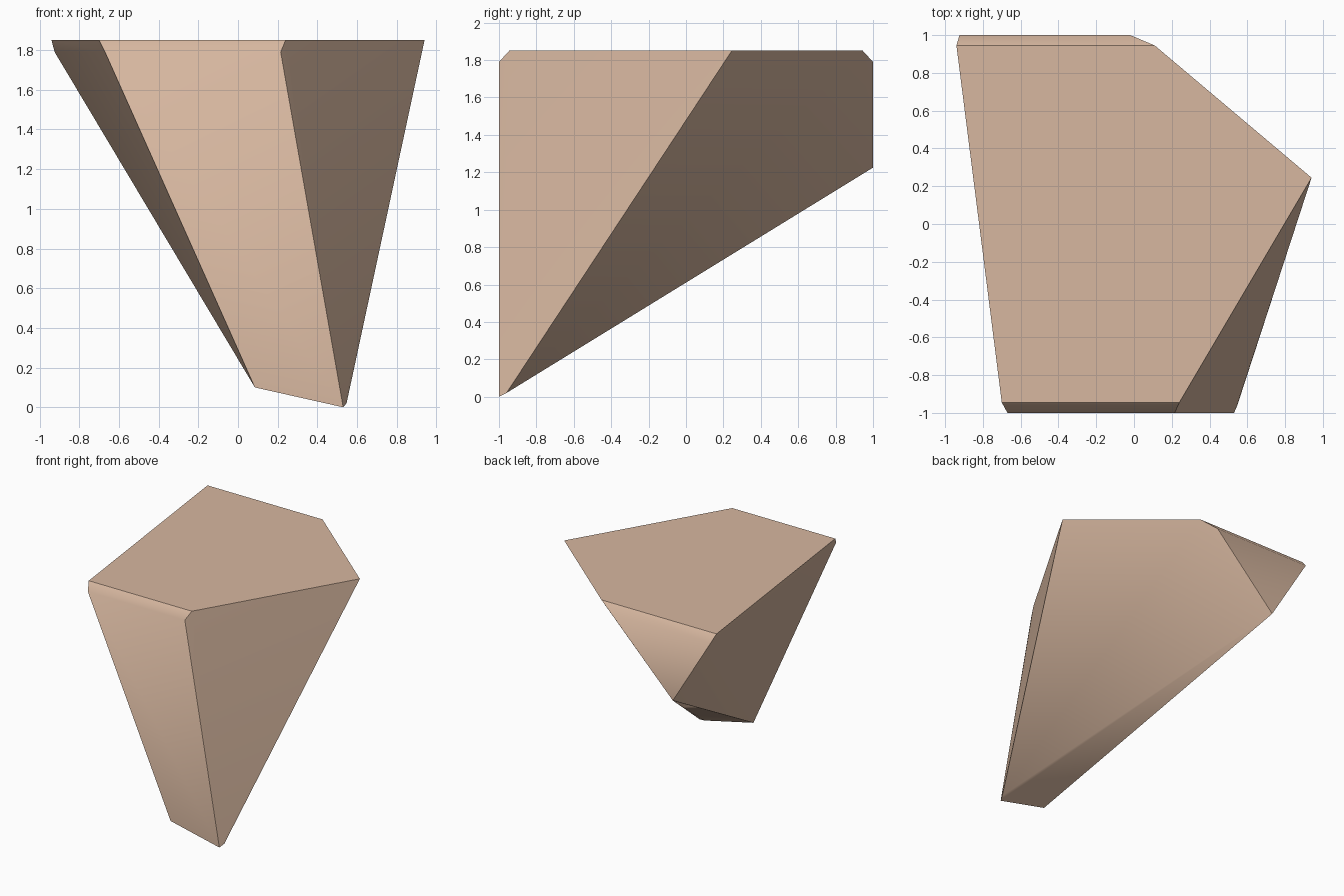
import bpy, bmesh, math

if "Cube" in bpy.data.objects:
    bpy.data.objects.remove(bpy.data.objects["Cube"])

# Corners of the faceted shard, level by level
top = [(-0.70, -0.945), (0.24, -0.945), (0.94, 0.245), (0.11, 0.945), (-0.94, 0.945)]
points = [(x, y, 1.85) for x, y in top]
# lower edge of the front and back top chamfers
points += [(-0.67, -1, 1.79), (0.215, -1, 1.79), (-0.02, 1, 1.79), (-0.924, 1, 1.79)]
# lowest back corner and the slanted tip
points += [(-0.58, 1, 1.225), (0.085, -1, 0.10), (0.53, -1, 0.0), (0.547, -0.96, 0.02)]

# Wrap the corners in a convex skin and merge coplanar triangles
bm = bmesh.new()
for p in points:
    bm.verts.new(p)
bmesh.ops.convex_hull(bm, input=bm.verts[:])
bmesh.ops.dissolve_limit(bm, angle_limit=math.radians(2),
                         verts=bm.verts[:], edges=bm.edges[:])
bmesh.ops.recalc_face_normals(bm, faces=bm.faces[:])
mesh = bpy.data.meshes.new("rock_shard")
bm.to_mesh(mesh)
bm.free()

# Single sandy colour
sand = bpy.data.materials.new("sand_stone")
sand.diffuse_color = (0.68, 0.475, 0.35, 1)
sand.use_nodes = True
sand.node_tree.nodes["Principled BSDF"].inputs["Base Color"].default_value = sand.diffuse_color
mesh.materials.append(sand)

shard = bpy.data.objects.new("rock_shard", mesh)
bpy.context.collection.objects.link(shard)

# Soft chamfers, sharp cut faces
bpy.context.view_layer.objects.active = shard
shard.select_set(True)
bpy.ops.object.shade_smooth_by_angle(angle=math.radians(47))
